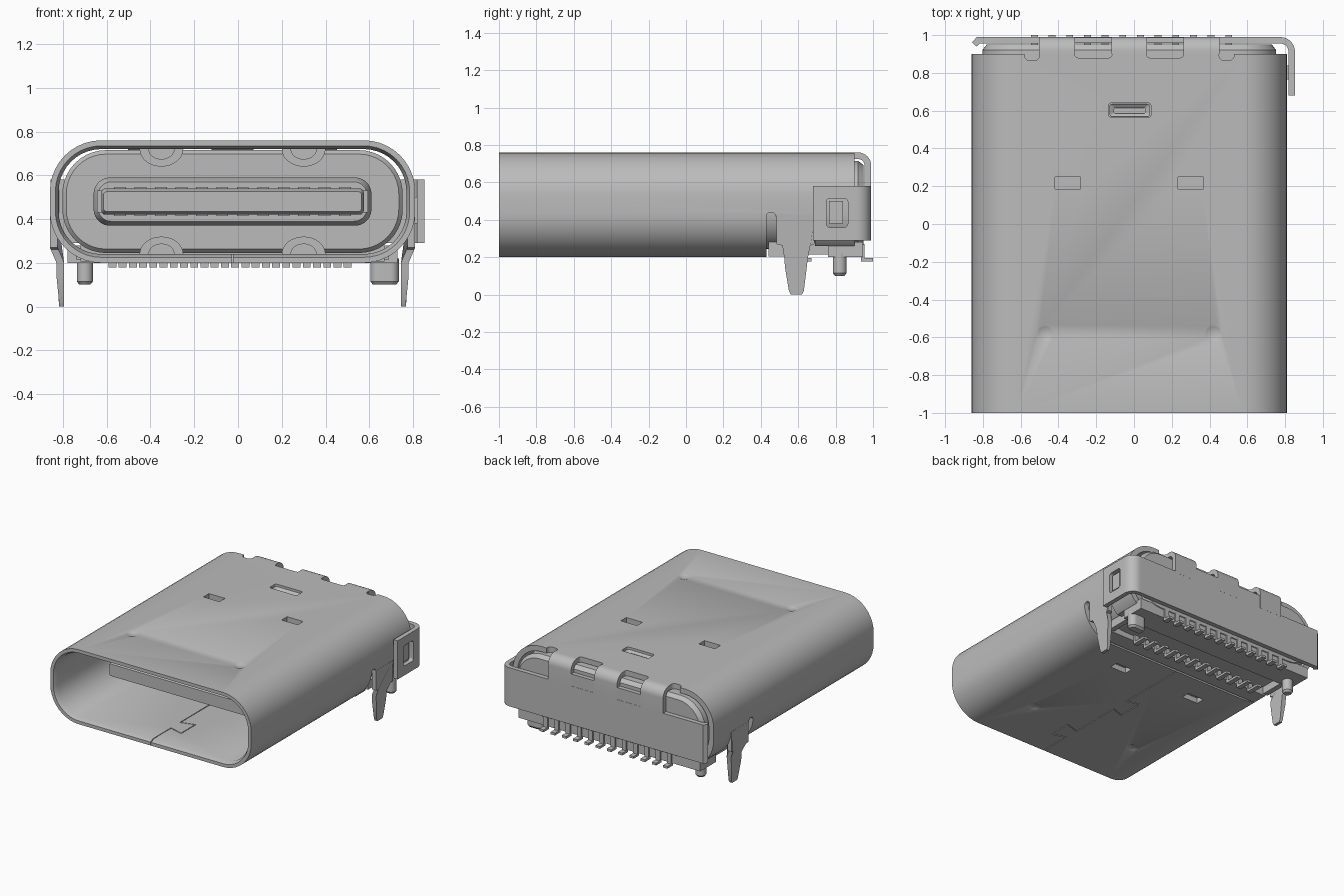
import bpy, bmesh, math
from mathutils import Vector

if "Cube" in bpy.data.objects:
    bpy.data.objects.remove(bpy.data.objects["Cube"], do_unlink=True)

metal = bpy.data.materials.new("plain grey")
metal.use_nodes = True
GREY = (0.5, 0.5, 0.5, 1)
metal.diffuse_color = GREY
metal.node_tree.nodes["Principled BSDF"].inputs["Base Color"].default_value = GREY

CX, CZ = -0.025, 0.48          # centre of the mouth
PLACE = {"x": lambda u, v, w: (w, u, v),
         "y": lambda u, v, w: (u, w, v),
         "z": lambda u, v, w: (u, v, w)}


def finish(name, bm):
    bmesh.ops.recalc_face_normals(bm, faces=bm.faces)
    mesh = bpy.data.meshes.new(name)
    bm.to_mesh(mesh)
    bm.free()
    mesh.materials.append(metal)
    ob = bpy.data.objects.new(name, mesh)
    bpy.context.collection.objects.link(ob)
    return ob


def loft(name, sections, axis="y", tube=False):
    """Skin a row of equal-length outlines; a tube joins last to first."""
    bm = bmesh.new()
    rings = [[bm.verts.new(PLACE[axis](u, v, w)) for u, v in poly]
             for poly, w in sections]
    pairs = list(zip(rings, rings[1:]))
    if tube:
        pairs.append((rings[-1], rings[0]))
    else:
        bm.faces.new(rings[0])
        bm.faces.new(rings[-1])
    for a, b in pairs:
        for i in range(len(a)):
            bm.faces.new((a[i - 1], a[i], b[i], b[i - 1]))
    return finish(name, bm)


def prism(name, poly, axis, a, b):
    return loft(name, [(poly, a), (poly, b)], axis)


def rrect(u0, u1, v0, v1, r, n=10):
    pts = []
    for k, (u, v) in enumerate([(u1 - r, v1 - r), (u0 + r, v1 - r),
                                (u0 + r, v0 + r), (u1 - r, v0 + r)]):
        for i in range(n + 1):
            t = (k + i / n) * math.pi / 2
            pts.append((u + r * math.cos(t), v + r * math.sin(t)))
    return pts


def mouth(hw, hh, r):
    return rrect(CX - hw, CX + hw, CZ - hh, CZ + hh, r)


def box(name, x0, x1, y0, y1, z0, z1):
    return prism(name, [(x0, y0), (x1, y0), (x1, y1), (x0, y1)], "z", z0, z1)


def strip(name, path, t, axis, a, b):
    """Sheet metal: thicken a path, then extrude it."""
    p = [Vector(q) for q in path]
    left, right = [], []
    for i in range(len(p)):
        d0 = (p[i] - p[max(i - 1, 0)]).normalized()
        d1 = (p[min(i + 1, len(p) - 1)] - p[i]).normalized()
        d = (d0 + d1).normalized()
        scale = t / 2 / max(d.dot(d1 if i == 0 else d0), 0.4)
        n = Vector((-d.y, d.x)) * scale
        left.append(p[i] + n)
        right.append(p[i] - n)
    return prism(name, left + right[::-1], axis, a, b)


def arc(cu, cv, r, start, end, n=8):
    return [(cu + r * math.cos(math.radians(start + (end - start) * i / n)),
             cv + r * math.sin(math.radians(start + (end - start) * i / n)))
            for i in range(n + 1)]


def ball(x, y, z, r):
    bm = bmesh.new()
    bmesh.ops.create_uvsphere(bm, u_segments=32, v_segments=24, radius=r)
    bmesh.ops.translate(bm, verts=bm.verts, vec=(x, y, z))
    return finish("cutter", bm)


def cut(ob, cutters):
    bpy.context.view_layer.objects.active = ob
    for c in cutters:
        c.hide_render = True
        mod = ob.modifiers.new("cut", "BOOLEAN")
        mod.operation, mod.solver, mod.object = "DIFFERENCE", "EXACT", c
        bpy.ops.object.modifier_apply(modifier=mod.name)
        bpy.data.objects.remove(c, do_unlink=True)


# Outer shell with a bevelled mouth
outer, inner = mouth(0.835, 0.28, 0.235), mouth(0.795, 0.24, 0.195)
shell = loft("shell", [(outer, -1), (outer, 0.9), (inner, 0.9),
                       (inner, -0.97), (mouth(0.81, 0.255, 0.21), -1)], tube=True)
cutters = [box("cutter", -1, 1, 0.43, 1, 0, 0.26),
           box("cutter", -1, 1, 0.48, 0.69, 0, 0.42),
           prism("cutter", rrect(0.43, 0.48, 0.1, 0.44, 0.024), "x", -1, 1),
           prism("cutter", rrect(-0.135, 0.09, 0.565, 0.64, 0.015), "z", 0.6, 0.9)]
for s in (-1, 1):
    # Spring openings, dimples and rear notches
    x = CX + s * 0.325
    cutters.append(box("cutter", x - 0.067, x + 0.067, 0.185, 0.25, 0.1, 0.9))
    for z in (0.85, 0.11):
        cutters.append(ball(CX + s * 0.445, -0.58, z, 0.1))
    x = CX + s * 0.515
    cutters.append(prism("cutter", rrect(x - 0.04, x + 0.04, 0.865, 1, 0.03), "z", 0.6, 0.9))
    x = CX + s * 0.19
    cutters.append(prism("cutter", rrect(x - 0.098, x + 0.098, 0.88, 1, 0.018), "z", 0.6, 0.9))
# Interlocking seam under the shell
seam = [(CX, -1.1), (CX, -0.76), (0.08, -0.79), (0.08, -0.62), (CX, -0.65),
        (CX, -0.25), (-0.12, -0.28), (-0.12, -0.08), (CX, -0.11), (CX, 0.5)]
cutters.append(strip("cutter", seam, 0.006, "z", 0.1, 0.3))
cut(shell, cutters)

# Small frame around the latch slot
frame = rrect(-0.13, 0.085, 0.57, 0.635, 0.012)
hole = rrect(-0.105, 0.06, 0.585, 0.615, 0.008)
loft("slot_lip", [(frame, 0.72), (frame, 0.745), (hole, 0.73), (hole, 0.72)], "z", tube=True)

# Bent legs, one per side
leg = [(0.484, 0.42), (0.686, 0.42), (0.686, 0.27), (0.665, 0.262), (0.652, 0.2),
       (0.645, 0.14), (0.63, 0.02), (0.62, 0), (0.56, 0), (0.55, 0.02),
       (0.53, 0.14), (0.525, 0.2), (0.515, 0.262), (0.484, 0.27)]
for s, side in ((-1, "right"), (1, "left")):
    ob = prism(side + "_leg", leg, "x", 0.8, 0.835)
    for v in ob.data.vertices:
        z = v.co.z
        v.co.x -= 0.03 * min(max((0.27 - z) / 0.07, 0), 1)
        if z < 0.1 and v.co.x > 0.79:
            v.co.x -= 0.012
        v.co.x = CX + s * v.co.x
    bm = bmesh.new()
    bm.from_mesh(ob.data)
    bmesh.ops.recalc_face_normals(bm, faces=bm.faces)
    bm.to_mesh(ob.data)
    bm.free()

# Rear cover, wrapped round the left side, with bent tabs over the top
path = [(-0.845, 0.95), (-0.825, 0.9725), (0.76, 0.9725)] \
    + arc(0.775, 0.9125, 0.06, 90, 0) + [(0.835, 0.68)]
cover = strip("rear_cover", path, 0.034, "z", 0.29, 0.58)
cut(cover, [prism("cutter", rrect(0.75, 0.865, 0.36, 0.515, 0.02), "x", 0.7, 1)])
box("side_latch", 0.795, 0.835, 0.765, 0.84, 0.38, 0.5)
bend = [(0.9, 0.7425)] + arc(0.92, 0.69, 0.0525, 90, 0) + [(0.9725, 0.57)]
for i in (-1, 0, 1):
    x = CX + i * 0.383
    strip("rear_tab", bend, 0.035, "x", x - 0.095, x + 0.095)
box("rear_cover_rim", CX - 0.47, CX + 0.47, 0.957, 0.988, 0.575, 0.67)

# Insulating housing and its underside blocks
full = mouth(0.778, 0.235, 0.2)
loft("housing", [(mouth(0.76, 0.217, 0.182), 0.2), (full, 0.22), (full, 0.92),
                 (mouth(0.755, 0.212, 0.177), 0.95)])
box("front_base", -0.72, 0.67, 0.44, 0.56, 0.205, 0.28)
box("rear_base", -0.78, 0.73, 0.76, 0.945, 0.2, 0.28)
for x in (-0.74, 0.65):
    box("base_bridge", x, x + 0.04, 0.56, 0.76, 0.215, 0.28)

# Tongue with its thicker root and contacts
loft("tongue_root", [(mouth(0.615, 0.09, 0.06), -0.02), (mouth(0.635, 0.11, 0.075), 0.02),
                     (mouth(0.635, 0.11, 0.075), 0.21)])
loft("tongue", [(mouth(0.59, 0.045, 0.015), -0.65), (mouth(0.6, 0.06, 0.02), -0.62),
                (mouth(0.6, 0.06, 0.02), 0.05)])
for s in (-1, 1):
    box("tongue_edge", CX + s * 0.6 - 0.02, CX + s * 0.6 + 0.02, -0.55, 0.05, 0.43, 0.53)

# Grounding springs above and below the tongue
for sx in (-1, 1):
    x = CX + sx * 0.325
    for sz in (-1, 1):
        for r, y in ((1, 0.17), (0.6, 0.15)):
            bump = [(x + u * 0.1 * r, CZ + sz * (0.24 - v * 0.08 * r))
                    for u, v in arc(0, 0, 1, 0, 180, 16)]
            prism("ground_spring", bump, "y", y, 0.25)

# Contacts on the tongue and solder pins in two staggered rows
for i in range(12):
    x = CX + (i - 5.5) * 0.0935
    for s in (-1, 1):
        z = CZ + s * 0.06
        box("contact", x - 0.027, x + 0.027, -0.53, 0, z - 0.006, z + 0.006)
    for dx, tip, root, row in ((-0.035, 0.67, 0.555, "front"), (0.012, 1.0, 0.935, "rear")):
        pin = [(root, 0.178), (tip, 0.178), (tip, 0.195), (root + 0.02, 0.195),
               (root + 0.02, 0.27), (root, 0.27)]
        prism(row + "_pin", pin, "x", x + dx - 0.018, x + dx + 0.018)

# Locating pegs with chamfered tips
for x, hw in ((-0.7, 0.037), (0.67, 0.065)):
    big = rrect(x - hw, x + hw, 0.785, 0.859, 0.0365)
    tip = rrect(x - hw + 0.012, x + hw - 0.012, 0.797, 0.847, 0.0245)
    loft("locating_peg", [(tip, 0.1), (big, 0.115), (big, 0.22)], "z")

# Smooth curved sheet, keep edges sharp
bpy.ops.object.select_all(action="DESELECT")
for ob in bpy.context.collection.objects:
    if ob.type == "MESH" and metal.name in ob.data.materials:
        ob.select_set(True)
        bpy.context.view_layer.objects.active = ob
bpy.ops.object.shade_smooth_by_angle(angle=math.radians(30))
